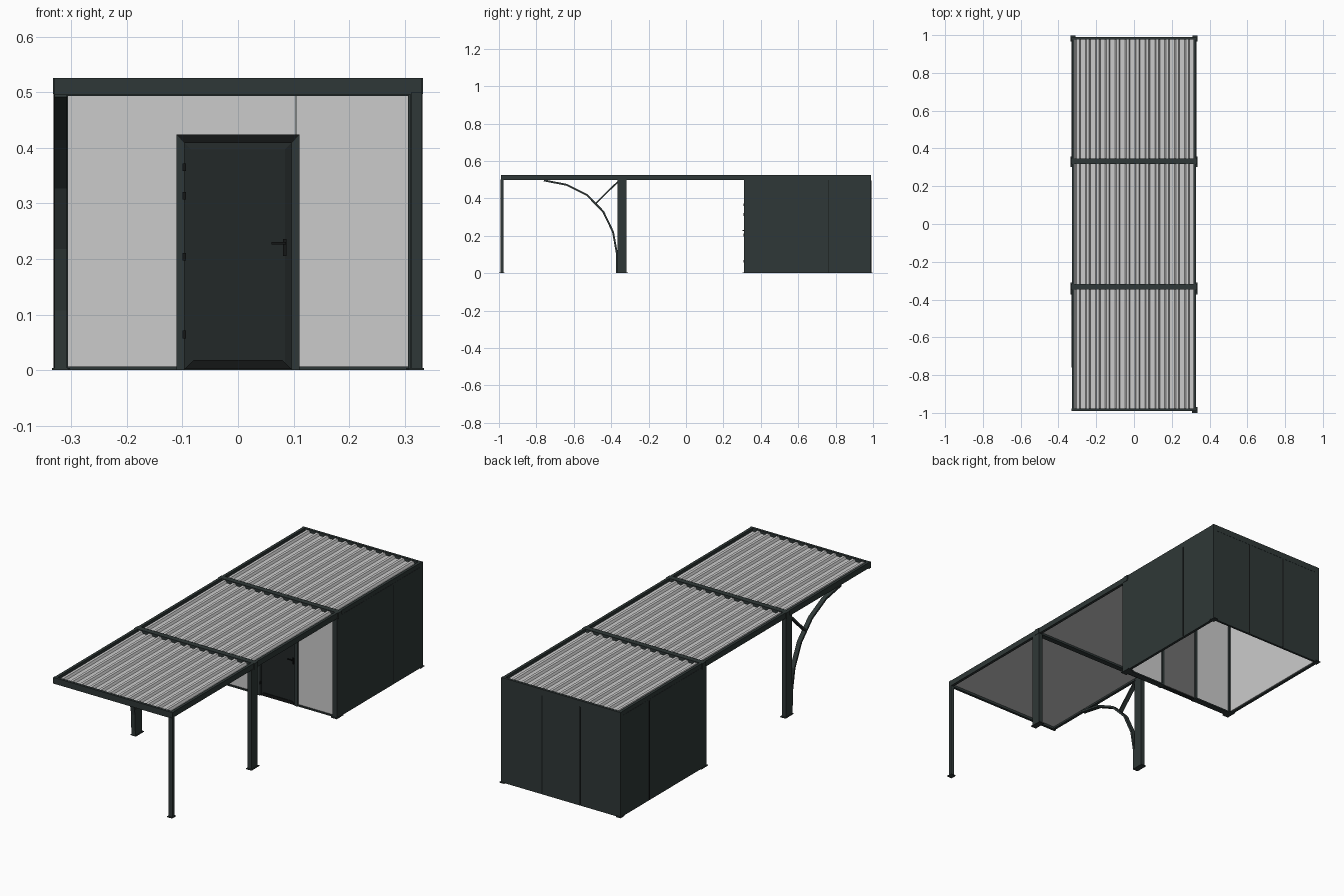
import bpy
import bmesh
from mathutils import Vector

cube = bpy.data.objects.get("Cube")
if cube:
    bpy.data.objects.remove(cube, do_unlink=True)


def material(name, color):
    m = bpy.data.materials.new(name)
    m.use_nodes = True
    m.diffuse_color = (*color, 1)
    bsdf = m.node_tree.nodes["Principled BSDF"]
    bsdf.inputs["Base Color"].default_value = (*color, 1)
    bsdf.inputs["Roughness"].default_value = 0.7
    return m


FRAME = material("anthracite", (0.028, 0.039, 0.038))
PANEL = material("light grey", (0.6, 0.6, 0.6))
DOOR = material("dark door grey", (0.016, 0.021, 0.021))
BLACK = material("black", (0.007, 0.008, 0.008))
BACK = material("mid grey", (0.16, 0.16, 0.16))


def finish(name, bm, mat):
    bmesh.ops.recalc_face_normals(bm, faces=bm.faces[:])
    mesh = bpy.data.meshes.new(name)
    bm.to_mesh(mesh)
    bm.free()
    mesh.materials.append(mat)
    obj = bpy.data.objects.new(name, mesh)
    bpy.context.collection.objects.link(obj)
    return obj


def box(name, x, y, z, mat, inset=None):
    """Box from three (low, high) ranges; inset raises the front face."""
    bm = bmesh.new()
    bmesh.ops.create_cube(bm, size=1)
    for v in bm.verts:
        v.co = Vector(r[0] if c < 0 else r[1] for c, r in zip(v.co, (x, y, z)))
    if inset:
        bm.normal_update()
        front = min(bm.faces, key=lambda f: f.calc_center_median().y)
        bmesh.ops.inset_region(bm, faces=[front], thickness=inset[0], depth=inset[1])
    return finish(name, bm, mat)


def span(a, b, side):
    """Range from a to b mirrored to the given side of x = 0."""
    return tuple(sorted((a * side, b * side)))


def extrude(name, profile, axis, start, end, mat):
    """Sweep a closed 2D profile along x or y."""
    bm = bmesh.new()
    place = (lambda p: (start, *p)) if axis == "x" else (lambda p: (p[0], start, p[1]))
    face = bm.faces.new([bm.verts.new(place(p)) for p in profile])
    move = Vector((end - start, 0, 0)) if axis == "x" else Vector((0, end - start, 0))
    new = bmesh.ops.extrude_face_region(bm, geom=[face])["geom"]
    bmesh.ops.translate(bm, vec=move, verts=[g for g in new if isinstance(g, bmesh.types.BMVert)])
    return finish(name, bm, mat)


def band(name, path, half, x, mat):
    """Flat strip following a (y, z) path."""
    pts = [Vector(p) for p in path]
    left, right = [], []
    for i, p in enumerate(pts):
        t = (pts[min(i + 1, len(pts) - 1)] - pts[max(i - 1, 0)]).normalized()
        n = Vector((-t.y, t.x)) * half
        left.append(p + n)
        right.append(p - n)
    return extrude(name, left + right[::-1], "x", x[0], x[1], mat)


# Roof frame
TOP = 0.526
for side, label in ((-1, "right"), (1, "left")):
    box(f"{label}_roof_beam", span(0.315, 0.329, side), (-0.99, 0.99), (0.498, TOP), FRAME)
for name, y, z in (("front", (-0.99, -0.977), 0.495), ("back", (0.977, 0.99), 0.495),
                   ("front_middle", (-0.346, -0.318), 0.497), ("rear_middle", (0.318, 0.346), 0.497)):
    w = 0.331 if "middle" not in name else 0.333
    box(f"{name}_cross_beam", (-w, w), y, (z, TOP), FRAME)

# Ribbed roof sheets with a flat ceiling under each bay
RIBS = 12
PITCH = 0.63 / RIBS
ridge = []
for i in range(RIBS):
    x0 = -0.315 + i * PITCH
    for f, z in ((0.1, 0.511), (0.22, 0.522), (0.48, 0.522), (0.6, 0.511)):
        ridge.append((x0 + f * PITCH, z))
profile = [(-0.315, 0.511)] + ridge + [(0.315, 0.511), (0.315, 0.507), (-0.315, 0.507)]
for name, a, b in (("front", -0.977, -0.346), ("middle", -0.318, 0.318), ("rear", 0.346, 0.977)):
    extrude(f"{name}_roof_sheet", profile, "y", a, b, PANEL)

# Posts with base plates
posts = [("front_left", 1, 0.02, -0.993, -0.977), ("middle_left", 1, 0.022, -0.365, -0.317),
         ("middle_right", -1, 0.022, -0.365, -0.317), ("shed_front_left", 1, 0.025, 0.31, 0.35),
         ("shed_front_right", -1, 0.025, 0.31, 0.35), ("shed_back_left", 1, 0.018, 0.972, 0.99),
         ("shed_back_right", -1, 0.018, 0.972, 0.99)]
for name, side, w, a, b in posts:
    box(f"{name}_post", span(0.331 - w, 0.331, side), (a, b), (0, 0.5), FRAME)
    box(f"{name}_base_plate", span(0.327 - w, 0.335, side),
        (max(a - 0.007, -1), min(b + 0.007, 1)), (0, 0.004), FRAME)

# Arched brace and strut on the cantilevered side
BRACE_X = (-0.33, -0.308)
band("arched_brace", [(-0.76, 0.496), (-0.64, 0.473), (-0.53, 0.418), (-0.443, 0.33),
                      (-0.39, 0.22), (-0.37, 0.108), (-0.368, 0)], 0.005, BRACE_X, FRAME)
band("brace_strut", [(-0.482, 0.374), (-0.36, 0.493)], 0.004, BRACE_X, FRAME)

# Shed side and back walls: dark outside, light lining, thin seams
for side, label in ((-1, "right"), (1, "left")):
    box(f"shed_{label}_wall", span(0.317, 0.33, side), (0.312, 0.988), (0, 0.505), FRAME)
    box(f"shed_{label}_lining", span(0.313, 0.317, side), (0.35, 0.972), (0.006, 0.497), PANEL)
    box(f"shed_{label}_seam", span(0.329, 0.3315, side), (0.758, 0.763), (0.004, 0.497), BLACK)
    box(f"shed_back_{label}_seam", span(0.103, 0.107, side), (0.985, 0.9905), (0.004, 0.495), BLACK)
box("shed_back_wall", (-0.33, 0.33), (0.978, 0.989), (0, 0.505), FRAME)
box("shed_back_lining", (-0.313, 0.313), (0.974, 0.978), (0.006, 0.497), PANEL)

# Shed front wall around the door opening
WALL_Y = (0.322, 0.34)
for side, label in ((-1, "right"), (1, "left")):
    box(f"front_wall_{label}", span(0.105, 0.307, side), WALL_Y, (0.006, 0.494), PANEL)
    box(f"front_sill_{label}", span(0.105, 0.31, side), (0.315, 0.346), (0, 0.007), FRAME)
box("front_wall_over_door", (-0.105, 0.105), WALL_Y, (0.418, 0.494), PANEL)
box("front_wall_seam", (0.103, 0.105), (0.321, 0.323), (0.424, 0.494), FRAME)
box("front_header", (-0.31, 0.31), (0.315, 0.346), (0.493, 0.5), FRAME)

# Door casing, leaf and threshold
for side, label in ((-1, "right"), (1, "left")):
    box(f"door_{label}_jamb", span(0.096, 0.111, side), (0.312, 0.344), (0, 0.424), FRAME)
extrude("door_lintel", [(-0.111, 0.424), (0.111, 0.424), (0.097, 0.409), (-0.097, 0.409)],
        "y", 0.311, 0.344, BLACK)
box("door_leaf", (-0.097, 0.097), (0.322, 0.338), (0.002, 0.41), DOOR, inset=(0.018, 0.005))
extrude("door_kick_edge", [(-0.096, 0.002), (0.096, 0.002), (0.08, 0.018), (-0.08, 0.018)],
        "y", 0.314, 0.324, BLACK)
box("door_back_panel", (-0.094, 0.094), (0.338, 0.342), (0.004, 0.408), BACK)

# Door hardware
for i, z in enumerate((0.064, 0.204, 0.314, 0.365)):
    box(f"door_hinge_{i + 1}", (-0.1, -0.094), (0.308, 0.322), (z - 0.007, z + 0.007), BLACK)
box("door_handle_plate", (0.081, 0.087), (0.313, 0.322), (0.205, 0.236), BLACK)
box("door_handle_stem", (0.082, 0.086), (0.302, 0.322), (0.226, 0.231), BLACK)
box("door_handle_lever", (0.06, 0.086), (0.302, 0.306), (0.226, 0.231), BLACK)
